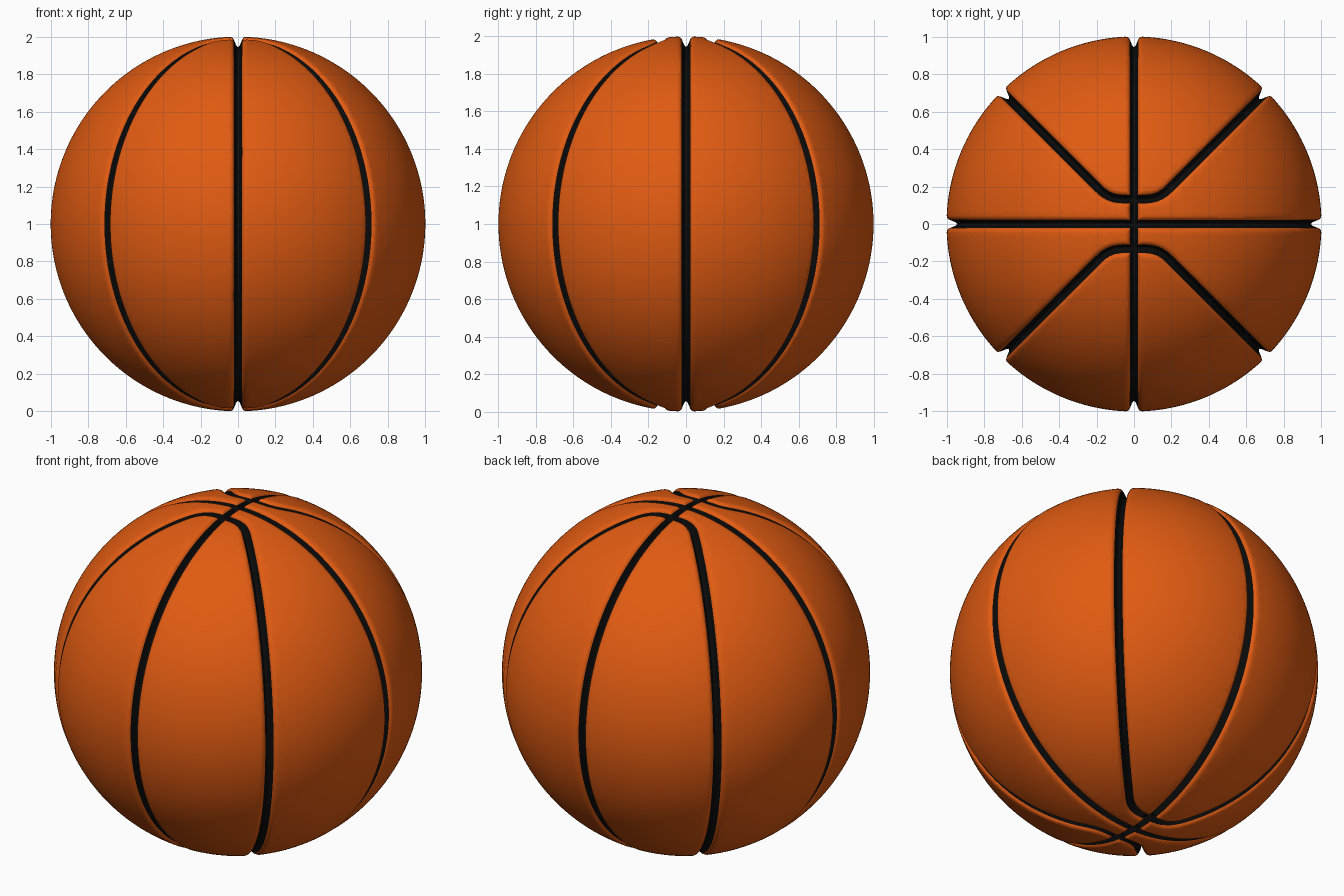
import bpy, bmesh
from math import sqrt, hypot

if "Cube" in bpy.data.objects:
    bpy.data.objects.remove(bpy.data.objects["Cube"])

R = 1.001                      # ball radius
HALF_BLACK = 0.023             # half width of the dark seam
# groove profile: (distance from seam centre, depth)
PROFILE = [(0.0, 0.056), (0.008, 0.051), (0.015, 0.036),
           (HALF_BLACK, 0.015), (0.031, 0.004), (0.043, 0.0)]


# signed distances to each seam
def seam_x(p):
    return p.x


def seam_y(p):
    return p.y


def seam_loop(p, flat=0.135, r=0.17):
    """Diagonal seams that bend flat near the poles with rounded corners."""
    x, y = abs(p.x), abs(p.y)
    vx, vy = x - (flat + r * (1 - sqrt(2))), y - (flat + r)
    if vx > 0 and -vy > vx:
        return hypot(vx, vy) - r
    return max((x - y) / sqrt(2), flat - y)


SEAMS = (seam_x, seam_y, seam_loop)


def distance(p):
    return min(abs(f(p)) for f in SEAMS)


def depth(d):
    for (d0, h0), (d1, h1) in zip(PROFILE, PROFILE[1:]):
        if d <= d1:
            return h0 + (h1 - h0) * (d - d0) / (d1 - d0)
    return 0.0


def cut_contour(bm, f, vals, level, eps=5e-4):
    """Cut an edge loop into the sphere where f equals level."""
    on = [v for v in bm.verts if abs(vals[v] - level) < eps]
    for e in list(bm.edges):
        a, b = e.verts
        sa, sb = vals[a] - level, vals[b] - level
        if sa * sb < 0 and abs(sa) >= eps and abs(sb) >= eps:
            _, v = bmesh.utils.edge_split(e, a, sa / (sa - sb))
            v.co.normalize()
            vals[v] = level
            on.append(v)
    if on:
        bmesh.ops.connect_verts(bm, verts=on)


def material(name, colour):
    m = bpy.data.materials.new(name)
    m.diffuse_color = (*colour, 1)
    m.use_nodes = True
    m.node_tree.nodes["Principled BSDF"].inputs["Base Color"].default_value = m.diffuse_color
    return m


# unit sphere with edge loops following every seam
bm = bmesh.new()
bmesh.ops.create_icosphere(bm, subdivisions=6, radius=1)
levels = sorted({s * d for d, _ in PROFILE for s in (-1, 1)})
for f in SEAMS:
    vals = {v: f(v.co) for v in bm.verts}
    for level in levels:
        cut_contour(bm, f, vals, level)

# dark seam faces
for face in bm.faces:
    face.smooth = True
    if distance(face.calc_center_median()) < HALF_BLACK:
        face.material_index = 1

# press the grooves in and stand the ball on the ground
for v in bm.verts:
    v.co *= R - depth(distance(v.co))
    v.co.z += 1

bm.normal_update()
mesh = bpy.data.meshes.new("ball")
bm.to_mesh(mesh)
bm.free()
mesh.materials.append(material("orange_skin", (0.75, 0.105, 0.006)))
mesh.materials.append(material("black_seam", (0.003, 0.003, 0.003)))
ball = bpy.data.objects.new("ball", mesh)
bpy.context.collection.objects.link(ball)
